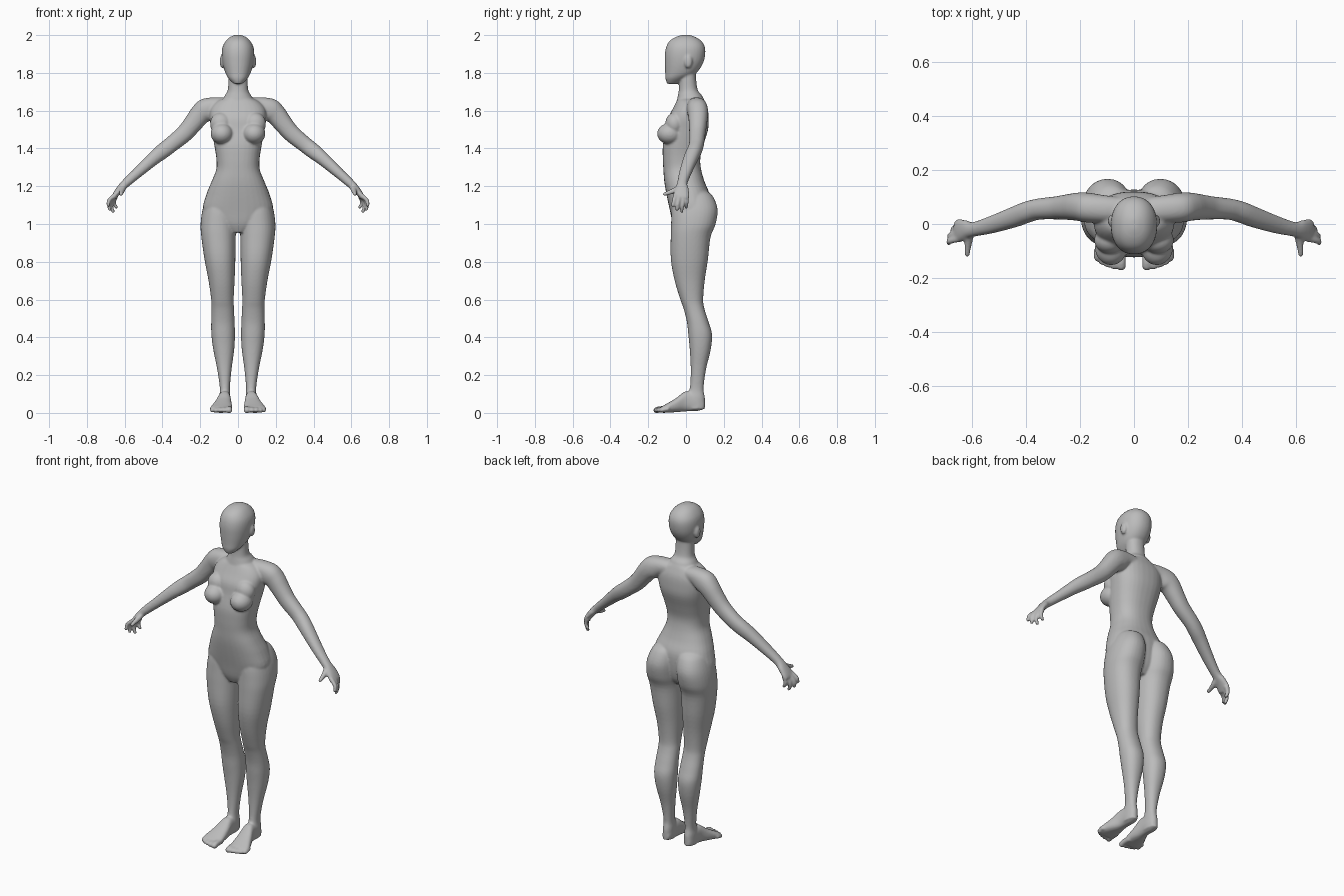
import bpy, bmesh, math
from mathutils import Vector, Matrix

bm = bmesh.new()
X, Y, Z = Vector((1, 0, 0)), Vector((0, 1, 0)), Vector((0, 0, 1))


def catmull(st, n=4):
    """Smoothly resample stations (cx, cy, cz, a, b)."""
    pts = [st[0]] + list(st) + [st[-1]]
    out = []
    for i in range(1, len(pts) - 2):
        p0, p1, p2, p3 = pts[i - 1:i + 3]
        for k in range(n):
            t = k / n
            out.append([0.5 * (2 * b + (c - a) * t + (2 * a - 5 * b + 4 * c - d) * t * t
                        + (3 * b - a - 3 * c + d) * t ** 3) for a, b, c, d in zip(p0, p1, p2, p3)])
    return out + [list(st[-1])]


def loft(st, side=1, axes=None, ref=Y, e=2.2, seg=32, tip=False):
    """Skin elliptical rings; axes fixes ring directions, else they follow the path."""
    st = catmull(st)
    if tip:
        d = (Vector(st[-1][:3]) - Vector(st[-2][:3])).normalized()
        c, a, b = Vector(st[-1][:3]), st[-1][3], st[-1][4]
        st += [[*(c + d * a * f), a * g, b * g] for f, g in ((.5, .85), (.9, .4))]
    rings = []
    for i, s in enumerate(st):
        c = Vector(s[:3])
        if axes:
            A, B = axes
        else:
            T = (Vector(st[min(i + 1, len(st) - 1)][:3]) - Vector(st[max(i - 1, 0)][:3])).normalized()
            B = (ref - T * T.dot(ref)).normalized()
            A = T.cross(B)
        ring = []
        for k in range(seg):
            u, v = math.cos(2 * math.pi * k / seg), math.sin(2 * math.pi * k / seg)
            p = c + A * s[3] * math.copysign(abs(u) ** (2 / e), u) \
                + B * s[4] * math.copysign(abs(v) ** (2 / e), v)
            ring.append(bm.verts.new((p.x * side, p.y, p.z)))
        rings.append(ring)
    for r, q in zip(rings, rings[1:]):
        for k in range(seg):
            j = (k + 1) % seg
            bm.faces.new((r[k], r[j], q[j], q[k]))
    bm.faces.new(rings[0])
    bm.faces.new(rings[-1])


def stack(rows, side=1, e=2.2):
    """Horizontal rings: z, x min, x max, y front, y back."""
    loft([((a + b) / 2, (f + k) / 2, z, (b - a) / 2, (k - f) / 2) for z, a, b, f, k in rows],
         side, (X, Y), e=e)


def centred(rows, e=2.2):
    stack([(z, -w, w, f, k) for z, w, f, k in rows], e=e)


def ball(c, r, side=1):
    m = Matrix.Translation((c[0] * side, c[1], c[2])) @ Matrix.Diagonal((*r, 1))
    bmesh.ops.create_uvsphere(bm, u_segments=32, v_segments=20, radius=1, matrix=m)


# torso
centred([(.955, .05, -.05, .08), (1.0, .13, -.07, .11), (1.07, .185, -.085, .125),
         (1.155, .168, -.103, .125), (1.225, .14, -.115, .098), (1.29, .115, -.12, .08),
         (1.35, .115, -.123, .076), (1.42, .126, -.122, .093), (1.5, .14, -.105, .117),
         (1.56, .15, -.095, .12), (1.61, .145, -.07, .115), (1.65, .11, -.05, .1),
         (1.67, .06, -.04, .09)], e=2.4)
# neck
centred([(1.58, .10, -.05, .10), (1.64, .09, -.05, .095), (1.68, .07, -.043, .085),
         (1.71, .054, -.038, .062), (1.78, .051, -.035, .053), (1.84, .05, -.03, .055)])
# head
centred([(1.742, .022, -.10, -.045), (1.77, .05, -.109, .0), (1.80, .067, -.11, .055),
         (1.85, .081, -.112, .09), (1.90, .086, -.112, .102), (1.94, .081, -.104, .099),
         (1.97, .064, -.086, .08), (1.99, .042, -.055, .05), (2.001, .014, -.02, .02)])

for s in (1, -1):
    # ears and breasts
    ball((.083, .012, 1.86), (.014, .022, .036), s)
    ball((.085, -.086, 1.478), (.06, .067, .056), s)
    ball((.09, -.06, 1.53), (.058, .05, .06), s)
    # leg and buttock
    stack([(1.18, .02, .13, -.05, .10), (1.15, .01, .16, -.06, .14), (1.08, .006, .187, -.075, .167),
           (1.0, .008, .198, -.079, .157), (.93, .012, .194, -.081, .13), (.81, .014, .177, -.08, .116),
           (.7, .018, .156, -.06, .099), (.6, .023, .142, -.03, .091), (.55, .021, .14, -.012, .098),
           (.48, .018, .142, .005, .12), (.415, .016, .141, .012, .138), (.335, .02, .131, .02, .131),
           (.23, .034, .11, .025, .106), (.13, .043, .096, .02, .093), (.08, .04, .10, .0, .1),
           (.02, .042, .10, .0, .1)], s)
    # foot: y, x inner, x outer, z bottom, z top
    foot = [(.095, .05, .09, .02, .06), (.06, .04, .10, .01, .1), (0, .038, .105, .008, .115),
            (-.05, .033, .125, .004, .08), (-.1, .03, .145, .001, .05), (-.13, .032, .148, 0, .034)]
    loft([((a + b) / 2, y, (l + h) / 2, (b - a) / 2, (h - l) / 2) for y, a, b, l, h in foot],
         s, (X, Z), e=2.5)
    # toes
    for x, y, r in ((.047, -.157, .017), (.074, -.157, .013), (.097, -.15, .013),
                    (.118, -.141, .0125), (.137, -.128, .012)):
        loft([(x, -.09, .02, r, r), (x, y + .02, .019, r, r), (x, y, .014, r, r)],
             s, ref=Z, seg=16, tip=True)
    # shoulder and arm
    loft([(0, .05, 1.62, .04, .045), (.10, .055, 1.625, .046, .05), (.165, .06, 1.605, .062, .055),
          (.20, .064, 1.58, .056, .053), (.24, .063, 1.53, .05, .048), (.285, .06, 1.478, .046, .043),
          (.355, .055, 1.42, .042, .039), (.40, .043, 1.385, .041, .039), (.447, .025, 1.347, .036, .038),
          (.53, -.003, 1.273, .028, .032), (.595, -.02, 1.215, .023, .027),
          (.625, -.021, 1.185, .019, .036), (.648, -.025, 1.155, .016, .043),
          (.66, -.027, 1.135, .013, .041)], s)
    # fingers and thumb
    for path in (((.65, -.055, 1.155), (.683, -.064, 1.125), (.687, -.07, 1.098)),
                 ((.655, -.036, 1.15), (.682, -.043, 1.11), (.679, -.047, 1.076)),
                 ((.652, -.015, 1.145), (.671, -.02, 1.10), (.661, -.023, 1.066)),
                 ((.645, .004, 1.15), (.657, .003, 1.115), (.645, .001, 1.088))):
        loft([(*p, r, r) for p, r in zip(path, (.012, .011, .0095))], s, seg=16, tip=True)
    loft([(.605, -.025, 1.20, .016, .016), (.613, -.06, 1.178, .015, .015),
          (.617, -.09, 1.166, .012, .012), (.619, -.113, 1.158, .010, .010)], s, ref=X, seg=16, tip=True)

bmesh.ops.recalc_face_normals(bm, faces=bm.faces[:])
mesh = bpy.data.meshes.new("body")
bm.to_mesh(mesh)
bm.free()
body = bpy.data.objects.new("body", mesh)
bpy.context.collection.objects.link(body)
bpy.context.view_layer.objects.active = body
body.select_set(True)

# fuse the parts into one smooth skin
fuse = body.modifiers.new("fuse", 'REMESH')
fuse.mode, fuse.voxel_size, fuse.use_smooth_shade = 'VOXEL', .0055, True
relax = body.modifiers.new("relax", 'SMOOTH')
relax.factor, relax.iterations = .5, 8
for name in ("fuse", "relax"):
    bpy.ops.object.modifier_apply(modifier=name)
bpy.ops.object.shade_smooth()

grey = bpy.data.materials.new("plain grey")
grey.diffuse_color = (.5, .5, .5, 1)
mesh = body.data
mesh.materials.clear()
mesh.materials.append(grey)
